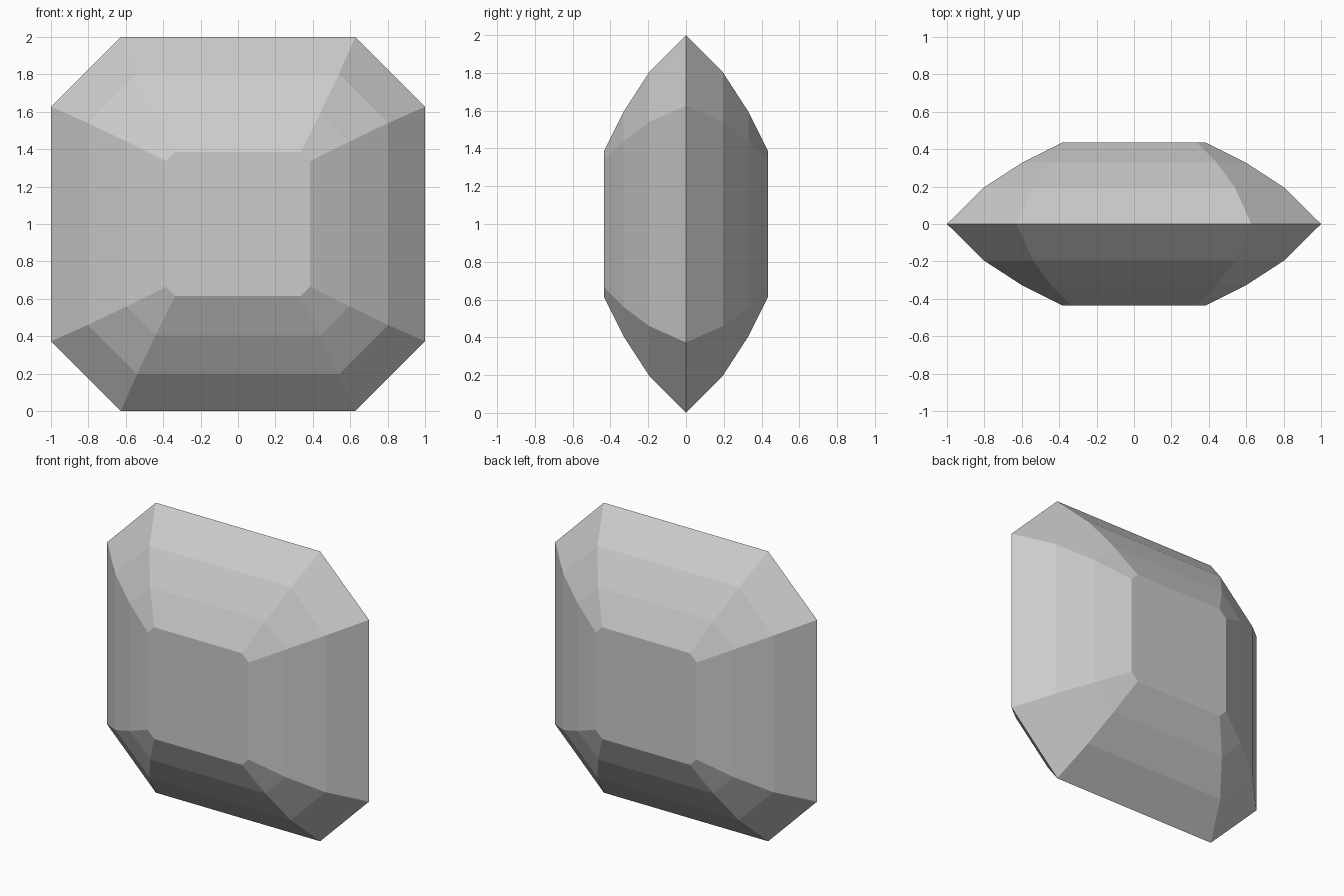
import bpy
import bmesh

cube = bpy.data.objects.get("Cube")
if cube:
    bpy.data.objects.remove(cube, do_unlink=True)

# Gem colour
grey = bpy.data.materials.new("light_grey")
grey.use_nodes = True
colour = (0.6, 0.6, 0.6, 1)
grey.diffuse_color = colour
grey.node_tree.nodes["Principled BSDF"].inputs["Base Color"].default_value = colour

# Cut profile from flat table to girdle: depth, half size, half length of straight edge
table_to_girdle = [
    (0.435, 0.385, 0.335),
    (0.33, 0.595, 0.44),
    (0.195, 0.803, 0.54),
    (0, 1, 0.627),
]
front = [(-depth, size, edge) for depth, size, edge in table_to_girdle]
back = list(reversed(table_to_girdle))[1:]


def octagon(bm, y, size, edge):
    """Square ring with clipped corners, centred at height 1."""
    corners = [(size, -edge), (size, edge), (edge, size), (-edge, size),
               (-size, edge), (-size, -edge), (-edge, -size), (edge, -size)]
    return [bm.verts.new((x, y, z + 1)) for x, z in corners]


# Step-cut gem: stacked rings joined by flat facets
bm = bmesh.new()
rings = [octagon(bm, *step) for step in front + back]
for near, far in zip(rings, rings[1:]):
    for i in range(len(near)):
        j = (i + 1) % len(near)
        bm.faces.new((near[i], far[i], far[j], near[j]))
bm.faces.new(rings[0])
bm.faces.new(reversed(rings[-1]))
bmesh.ops.recalc_face_normals(bm, faces=bm.faces)

mesh = bpy.data.meshes.new("cut_gem")
bm.to_mesh(mesh)
bm.free()
mesh.materials.append(grey)
gem = bpy.data.objects.new("cut_gem", mesh)
bpy.context.collection.objects.link(gem)
